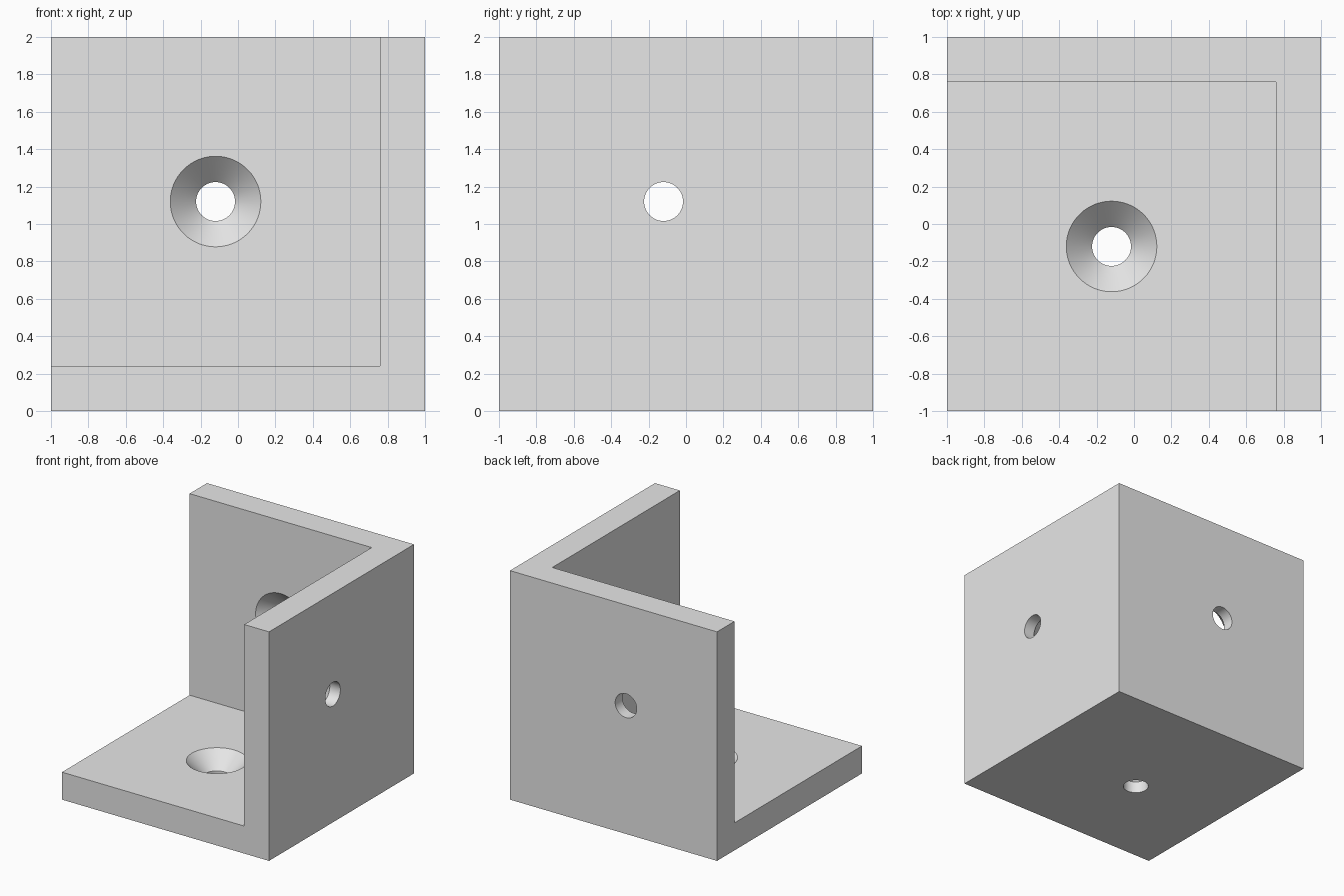
import bpy, bmesh, math
from mathutils import Matrix, Vector

if "Cube" in bpy.data.objects:
    bpy.data.objects.remove(bpy.data.objects["Cube"])

T = 0.24                   # plate thickness
C = -T / 2                 # centre of the inner area in x and y
HOLE_R, SINK_R = 0.104, 0.242
SINK_D = SINK_R - HOLE_R   # 45 degree countersink
SEGS = 96

grey = bpy.data.materials.new("plain_grey")
grey.diffuse_color = (0.8, 0.8, 0.8, 1)
grey.use_nodes = True
grey.node_tree.nodes["Principled BSDF"].inputs["Base Color"].default_value = grey.diffuse_color


def add_object(name, bm):
    bmesh.ops.recalc_face_normals(bm, faces=bm.faces)
    mesh = bpy.data.meshes.new(name)
    bm.to_mesh(mesh)
    bm.free()
    mesh.materials.append(grey)
    ob = bpy.data.objects.new(name, mesh)
    bpy.context.collection.objects.link(ob)
    return ob


def box(name, lo, hi):
    lo, hi = Vector(lo), Vector(hi)
    bm = bmesh.new()
    bmesh.ops.create_cube(bm, size=1, matrix=Matrix.Translation((lo + hi) / 2)
                          @ Matrix.Diagonal((*(hi - lo), 1)))
    return add_object(name, bm)


def screw_cutter(name, inner_point, outward):
    """Countersunk bore, starting on the inner face and running outward."""
    # (depth, radius); the cone carries on a little above the inner face
    profile = [(-0.05, SINK_R + 0.05), (SINK_D, HOLE_R), (T + 0.1, HOLE_R)]
    bm = bmesh.new()
    rings = [[bm.verts.new((r * math.cos(2 * math.pi * i / SEGS),
                            r * math.sin(2 * math.pi * i / SEGS), d))
              for i in range(SEGS)] for d, r in profile]
    for a, b in zip(rings, rings[1:]):
        for i in range(SEGS):
            j = (i + 1) % SEGS
            bm.faces.new((a[i], a[j], b[j], b[i]))
    bm.faces.new(rings[0])
    bm.faces.new(rings[-1])
    turn = Vector((0, 0, 1)).rotation_difference(Vector(outward)).to_matrix().to_4x4()
    bm.transform(Matrix.Translation(inner_point) @ turn)
    return add_object(name, bm)


# Solid block, hollowed to leave a floor, a back wall and a right wall
bracket = box("corner_bracket", (-1, -1, 0), (1, 1, 2))
cutters = [
    box("hollow_cutter", (-1.5, -1.5, T), (1 - T, 1 - T, 2.5)),
    screw_cutter("floor_hole_cutter", (C, C, T), (0, 0, -1)),
    screw_cutter("back_hole_cutter", (C, 1 - T, 1 - C), (0, 1, 0)),
    screw_cutter("right_hole_cutter", (1 - T, C, 1 - C), (1, 0, 0)),
]
for cutter in cutters:
    mod = bracket.modifiers.new(cutter.name, 'BOOLEAN')
    mod.operation = 'DIFFERENCE'
    mod.solver = 'EXACT'
    mod.object = cutter

# Apply the cuts, then remove the cutters
bpy.context.view_layer.update()
cut = bpy.data.meshes.new_from_object(
    bracket.evaluated_get(bpy.context.evaluated_depsgraph_get()))
bracket.modifiers.clear()
bracket.data = cut
for cutter in cutters:
    bpy.data.objects.remove(cutter)

# Smooth bores, crisp edges
bpy.context.view_layer.objects.active = bracket
bracket.select_set(True)
bpy.ops.object.shade_smooth_by_angle(angle=math.radians(30))
